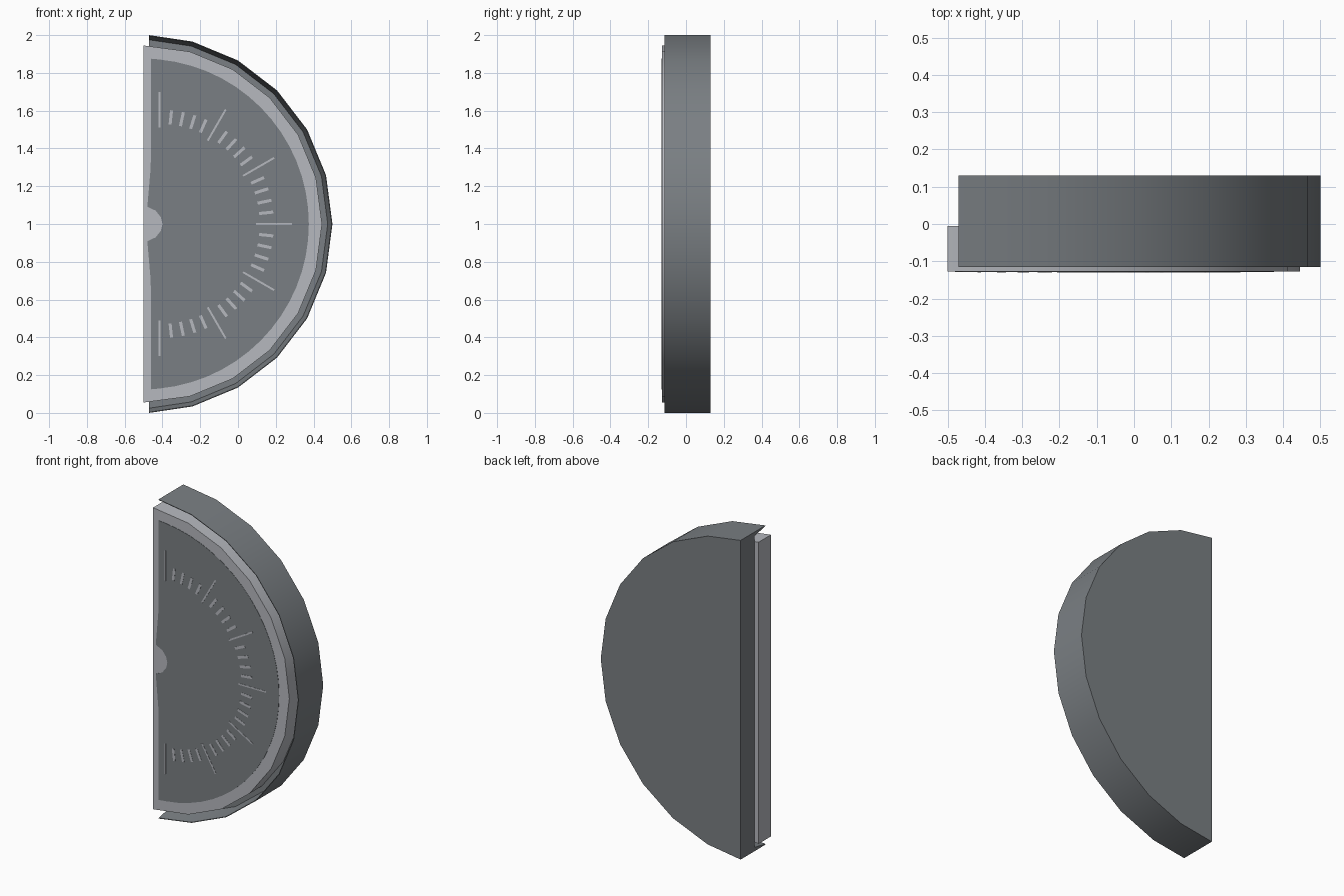
import bpy, bmesh, math

if "Cube" in bpy.data.objects:
    bpy.data.objects.remove(bpy.data.objects["Cube"])


def material(name, rgb):
    m = bpy.data.materials.new(name)
    m.diffuse_color = (*rgb, 1.0)
    m.use_nodes = True
    m.node_tree.nodes["Principled BSDF"].inputs["Base Color"].default_value = m.diffuse_color
    return m


DARK = material("dark grey", (0.195, 0.213, 0.228))
LIGHT = material("light grey", (0.47, 0.485, 0.52))


def finish(bm, name, mat, smooth=False):
    bmesh.ops.recalc_face_normals(bm, faces=bm.faces)
    me = bpy.data.meshes.new(name)
    bm.to_mesh(me)
    bm.free()
    me.materials.append(mat)
    ob = bpy.data.objects.new(name, me)
    bpy.context.collection.objects.link(ob)
    if smooth:
        bpy.ops.object.select_all(action='DESELECT')
        ob.select_set(True)
        bpy.context.view_layer.objects.active = ob
        bpy.ops.object.shade_smooth_by_angle(angle=math.radians(30))
    return ob


def half_circle(r, steps=12, min_x=-0.5):
    """Half circle in x, z bulging to +x, cut off at min_x."""
    pts = []
    for i in range(steps + 1):
        a = math.radians(90 - 180 * i / steps)
        pts.append((max(-0.5 + r * math.cos(a), min_x), 1 + r * math.sin(a)))
    return pts


def add_loft(bm, rings):
    """Rings of (points, y): walls between them, caps and the straight side."""
    rows = [[bm.verts.new((x, y, z)) for x, z in pts] for pts, y in rings]
    for a, b in zip(rows, rows[1:]):
        for i in range(len(a) - 1):
            bm.faces.new((a[i], a[i + 1], b[i + 1], b[i]))
    bm.faces.new(rows[0])
    bm.faces.new(rows[-1])
    bm.faces.new([r[0] for r in rows] + [r[-1] for r in reversed(rows)])


# Casing: half-disc slab with a thin tapered rim around the curved side
bm = bmesh.new()
add_loft(bm, [(half_circle(r, min_x=-0.47), y) for r, y in
              ((1.0, 0.13), (1.0, -0.115), (0.996, -0.115), (0.975, -0.005))])
finish(bm, "casing", DARK, True)

# Light face plate sitting inside the rim
bm = bmesh.new()
add_loft(bm, [(half_circle(0.945), -0.005), (half_circle(0.945), -0.127)])
finish(bm, "face_plate", LIGHT, True)

# Dark dial area, notched around the pivot
upper = [(-0.40, 1.0), (-0.408, 1.035), (-0.435, 1.07), (-0.48, 1.092), (-0.462, 1.3)]
lower = [(x, 2 - z) for x, z in upper[:0:-1]]
dial = half_circle(0.875, 32, -0.46) + lower + upper
bm = bmesh.new()
add_loft(bm, [(dial, -0.1265), (dial, -0.1287)])
finish(bm, "dial", DARK)

# Tick marks every 6 degrees, long ones every 30
bm = bmesh.new()
for i in range(-15, 16):
    a = math.radians(6 * i)
    r0, r1, w = (0.51, 0.70, 0.005) if i % 5 == 0 else (0.53, 0.605, 0.008)
    c, s = math.cos(a), math.sin(a)
    quad = [(-0.415 + r * c - t * s, 1 + r * s + t * c)
            for r, t in ((r0, -w), (r1, -w), (r1, w), (r0, w))]
    add_loft(bm, [(quad, -0.1280), (quad, -0.13)])
finish(bm, "tick_marks", LIGHT)
